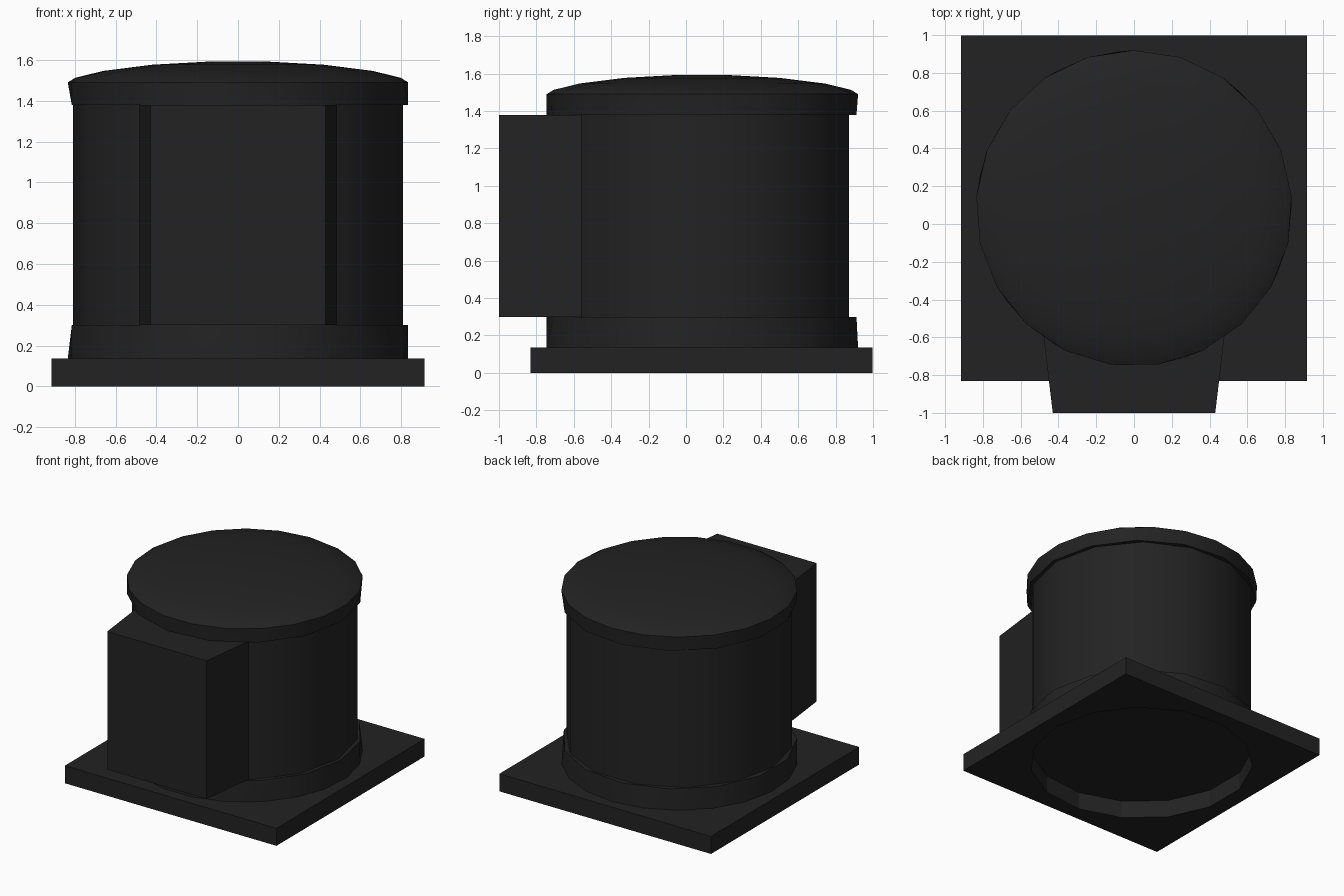
import bpy, bmesh, math

default = bpy.data.objects.get("Cube")
if default:
    bpy.data.objects.remove(default, do_unlink=True)

CENTRE_Y = 0.083

charcoal = bpy.data.materials.new("charcoal")
charcoal.use_nodes = True
colour = (0.0165, 0.0165, 0.0165, 1)
charcoal.diffuse_color = colour
charcoal.node_tree.nodes["Principled BSDF"].inputs["Base Color"].default_value = colour


def finish(name, bm, smooth=False):
    bmesh.ops.recalc_face_normals(bm, faces=bm.faces[:])
    mesh = bpy.data.meshes.new(name)
    bm.to_mesh(mesh)
    bm.free()
    mesh.materials.append(charcoal)
    obj = bpy.data.objects.new(name, mesh)
    bpy.context.collection.objects.link(obj)
    if smooth:
        bpy.ops.object.select_all(action='DESELECT')
        obj.select_set(True)
        bpy.context.view_layer.objects.active = obj
        bpy.ops.object.shade_smooth_by_angle(angle=math.radians(30))
    return obj


def ring(bm, radius, z, sides, start):
    """Regular polygon of vertices around the shared vertical axis."""
    step = math.tau / sides
    return [bm.verts.new((radius * math.cos(start + i * step),
                          CENTRE_Y + radius * math.sin(start + i * step), z))
            for i in range(sides)]


def hull(name, rings, smooth=True):
    """Solid skin over stacked rings with different side counts."""
    bm = bmesh.new()
    for r in rings:
        ring(bm, *r)
    bmesh.ops.convex_hull(bm, input=bm.verts[:])
    return finish(name, bm, smooth)


def extrude_up(bm, height):
    result = bmesh.ops.extrude_face_region(bm, geom=bm.faces[:])
    verts = [g for g in result["geom"] if isinstance(g, bmesh.types.BMVert)]
    bmesh.ops.translate(bm, verts=verts, vec=(0, 0, height))


def loop_edges(bm, verts):
    return [bm.edges.new((v, verts[i - 1])) for i, v in enumerate(verts)]


# Square base plate with a round opening through it
bm = bmesh.new()
half = 0.915
corners = [bm.verts.new((x * half, CENTRE_Y + y * half, 0))
           for x, y in ((-1, -1), (1, -1), (1, 1), (-1, 1))]
opening = ring(bm, 0.805, 0, 15, 0)
edges = loop_edges(bm, corners) + loop_edges(bm, opening)
bmesh.ops.triangle_fill(bm, edges=edges, use_beauty=True)
extrude_up(bm, 0.137)
finish("base_plate", bm)

# Round foot: its rim changes side count from bottom to top
FINE, COARSE = (21, math.pi / 2), (15, 0)
hull("foot_flange", [(0.837, 0.137, *FINE), (0.833, 0.3, *COARSE)])

# Main drum
hull("drum", [(0.808, 0.29, 14, 0), (0.808, 1.39, 14, 0)])

# Domed lid
dome = [(0.837, 1.49), (0.80, 1.513), (0.66, 1.547), (0.42, 1.577), (0.15, 1.592)]
hull("domed_lid", [(0.833, 1.38, *COARSE)] + [(r, z, *FINE) for r, z in dome])

# Tapered box on the front
bm = bmesh.new()
outline = [(-0.43, -1), (0.43, -1), (0.49, -0.5), (-0.49, -0.5)]
bm.faces.new([bm.verts.new((x, y, 0.3)) for x, y in outline])
extrude_up(bm, 1.08)
finish("front_box", bm)
